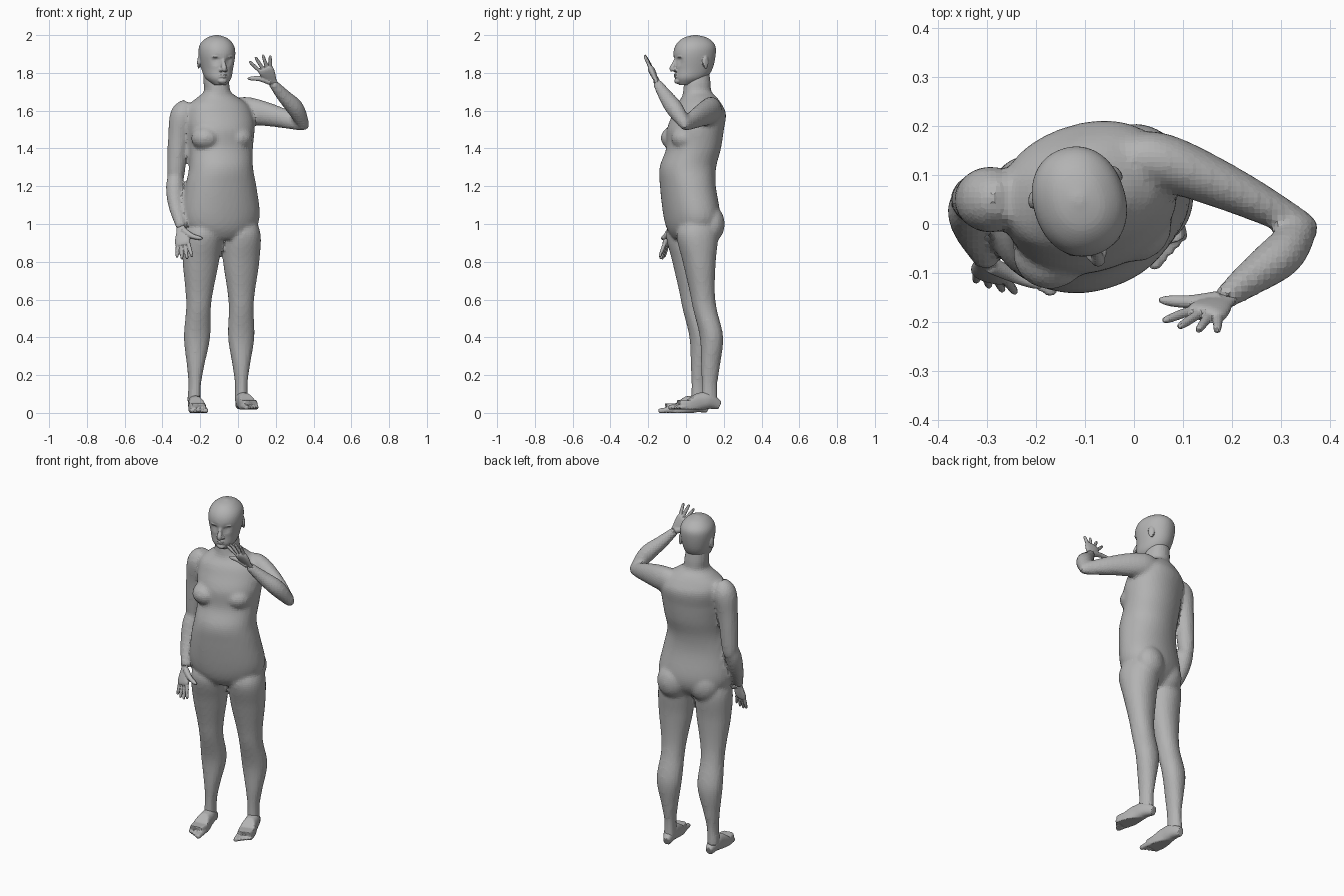
import bpy
import bmesh
import math
from mathutils import Matrix, Vector

cube = bpy.data.objects.get("Cube")
if cube:
    bpy.data.objects.remove(cube, do_unlink=True)

TURN = math.radians(18)  # the whole figure is turned a little to its left
SPIN = Matrix.Rotation(TURN, 4, 'Z')
X_AXIS, Y_AXIS, Z_AXIS = Matrix.Identity(3)

SHADE = 0.45
grey = bpy.data.materials.new("plain_grey")
grey.use_nodes = True
grey.diffuse_color = (SHADE, SHADE, SHADE, 1)
for node in grey.node_tree.nodes:
    if node.type == 'BSDF_PRINCIPLED':
        node.inputs["Base Color"].default_value = (SHADE, SHADE, SHADE, 1)


def spline(rows, steps=5):
    """Smoothly interpolate between rows of numbers."""
    out = []
    for i in range(len(rows) - 1):
        before, after = rows[max(i - 1, 0)], rows[min(i + 2, len(rows) - 1)]
        for k in range(steps):
            t = k / steps
            out.append([b + t / 2 * (c - a + t * (2 * a - 5 * b + 4 * c - d + t * (3 * (b - c) + d - a)))
                        for a, b, c, d in zip(before, rows[i], rows[i + 1], after)])
    out.append(list(rows[-1]))
    return out


def ring(centre, u, v, a, b, power, sides):
    """Rounded cross-section; a higher power makes it squarer."""
    points = []
    for i in range(sides):
        angle = math.tau * i / sides
        c, s = math.cos(angle), math.sin(angle)
        points.append(centre + u * math.copysign(abs(c) ** (2 / power), c) * a
                      + v * math.copysign(abs(s) ** (2 / power), s) * b)
    return points


def loft(bm, rings):
    loops = [[bm.verts.new(point) for point in points] for points in rings]
    for low, high in zip(loops, loops[1:]):
        for i in range(len(low)):
            j = (i + 1) % len(low)
            bm.faces.new((low[i], low[j], high[j], high[i]))
    bm.faces.new(loops[0][::-1])
    bm.faces.new(loops[-1])
    return [vert for loop in loops for vert in loop]


def stack(bm, rows, centre_x, turn=SPIN, power=2.15, sides=40):
    """Level slices: height, centre y, half width, half depth."""
    u, v = turn.to_3x3() @ X_AXIS, turn.to_3x3() @ Y_AXIS
    return loft(bm, [ring(Vector((centre_x(z), y, z)), u, v, a, b, power, sides)
                     for z, y, a, b in spline(rows)])


def tube(bm, rows, side=Z_AXIS, flat=1.0, power=2.0, sides=18):
    """Limb along a path of x, y, z and radius, thinner across the side axis by flat."""
    path = spline(rows)
    rings = []
    for i, (x, y, z, radius) in enumerate(path):
        ahead, behind = path[min(i + 1, len(path) - 1)], path[max(i - 1, 0)]
        along = (Vector(ahead[:3]) - Vector(behind[:3])).normalized()
        u = Vector(side)
        u = (u - along * u.dot(along)).normalized()
        rings.append(ring(Vector((x, y, z)), u, along.cross(u), radius, radius * flat, power, sides))
    return loft(bm, rings)


def ball(bm, centre, radii, yaw=0.0):
    place = Matrix.Translation(centre) @ Matrix.Rotation(yaw, 4, 'Z') @ Matrix.Diagonal((*radii, 1))
    bmesh.ops.create_uvsphere(bm, u_segments=24, v_segments=16, radius=1, matrix=place)


def finish(bm, name, voxel, passes=2, place=None):
    """Move the shells into place and fuse them into one skin."""
    if place:
        bmesh.ops.transform(bm, matrix=place, verts=bm.verts[:])
    bmesh.ops.recalc_face_normals(bm, faces=bm.faces[:])
    mesh = bpy.data.meshes.new(name)
    bm.to_mesh(mesh)
    bm.free()
    mesh.materials.append(grey)
    obj = bpy.data.objects.new(name, mesh)
    bpy.context.collection.objects.link(obj)
    fuse = obj.modifiers.new("fuse", 'REMESH')
    fuse.mode = 'VOXEL'
    fuse.voxel_size = voxel
    soften = obj.modifiers.new("soften", 'SMOOTH')
    soften.factor = 0.5
    soften.iterations = passes


# Torso and neck
body = bmesh.new()
stack(body, [
    (.92, .02, .1, .08), (.97, .03, .18, .12), (1.05, .03, .21, .14), (1.2, .01, .19, .14),
    (1.3, .01, .17, .145), (1.4, .04, .17, .14), (1.5, .05, .18, .145), (1.58, .07, .18, .135),
    (1.63, .07, .16, .115), (1.67, .07, .11, .09), (1.7, .06, .07, .075), (1.75, .06, .067, .07),
    (1.82, .06, .06, .06)], lambda z: -.09 - max(0, z - 1.5) / 10)

# Chest and seat, paired about the turned middle line
for side in (-1, 1):
    offset = SPIN @ (X_AXIS * side * .09)
    ball(body, Vector((-.085, -.03, 1.455)) + offset, (.078, .076, .064), TURN)
    ball(body, Vector((-.09, .1, 1)) + offset, (.09, .076, .1), TURN)

# Legs share one profile; the right one stands further forward
LEG = [(1.05, .07, .06, .07), (.95, .06, .1, .11), (.8, .07, .096, .085), (.65, .085, .074, .066),
       (.55, .1, .065, .062), (.4, .135, .07, .06), (.25, .13, .045, .05), (.15, .125, .032, .042),
       (.05, .125, .034, .045)]
stack(body, LEG, lambda z: .017)
stack(body, [(z, y - .055, a, b) for z, y, a, b in LEG], lambda z: z / 20 - .237)

# Raised left arm, upper part then forearm
tube(body, [(-.03, .13, 1.6, .06), (.05, .13, 1.6, .073), (.2, .07, 1.57, .058),
            (.34, 0, 1.53, .036), (.365, -.01, 1.53, .02)], flat=.8)
tube(body, [(.35, 0, 1.52, .03), (.305, -.06, 1.61, .046), (.24, -.11, 1.68, .037),
            (.18, -.155, 1.75, .024)])

# Hanging right arm, upper part then forearm
tube(body, [(-.26, .05, 1.64, .035), (-.29, .05, 1.58, .068), (-.315, .05, 1.45, .056),
            (-.33, .05, 1.25, .045), (-.33, .05, 1.2, .03)], X_AXIS)
tube(body, [(-.33, .05, 1.27, .035), (-.335, .03, 1.2, .047), (-.33, -.01, 1.1, .04),
            (-.3, -.075, .98, .026)], X_AXIS)
finish(body, "body", .012, 4)

# Head: skull with eye hollows
head = bmesh.new()
skull = stack(head, [
    (1.735, -.06, .03, .03), (1.77, -.03, .065, .08), (1.82, -.01, .08, .1), (1.9, -.005, .094, .113),
    (1.95, 0, .086, .103), (1.985, 0, .052, .065), (2, 0, .01, .01)],
    lambda z: 0, Matrix.Identity(4), sides=48)
EYE_X, EYE_Z = .036, 1.866
for vert in skull:
    if vert.co.y < 0:
        away = math.hypot(abs(vert.co.x) - EYE_X, vert.co.z - EYE_Z)
        vert.co.y += .014 * math.exp(-(away / .018) ** 2)

# Nose, mouth and chin
tube(head, [(0, -.105, 1.885, .008), (0, -.116, 1.855, .01), (0, -.129, 1.824, .015),
            (0, -.124, 1.812, .012)], X_AXIS)
for z in (1.79, 1.78):
    ball(head, (0, -.107, z), (.023, .012, .005))
ball(head, (0, -.1, 1.757), (.024, .016, .015))

# Eyes, brows, nostrils and ears
for side in (-1, 1):
    ball(head, (side * EYE_X, -.083, EYE_Z), (.015, .014, .01))
    ball(head, (side * EYE_X, -.1, EYE_Z + .02), (.026, .011, .006), side * .3)
    ball(head, (side * .014, -.116, 1.815), (.009, .012, .008))
    ball(head, (side * .091, .028, 1.855), (.008, .018, .034), side * .35)
finish(head, "head", .005, place=Matrix.Translation((-.113, .05, 0)) @ SPIN)


def hand(name, wrist, direction, thumbward, spread):
    """Built pointing up with the thumb on +x, then aimed along direction."""
    bm = bmesh.new()
    # Palm
    tube(bm, [(0, 0, -.02, .022), (0, 0, .02, .026), (0, 0, .06, .038), (0, 0, .09, .042),
              (0, 0, .105, .034)], X_AXIS, .42, 2.3)
    # Fingers fan out from the knuckles
    for i, length in enumerate((.085, .09, .085, .07)):
        lean = spread * (1.2 - i)
        reach = Vector((math.sin(lean), 0, math.cos(lean))) * length
        knuckle = Vector((.03 - .02 * i, 0, .095))
        tube(bm, [(*(knuckle + reach * t), .0095 * size) for t, size in
                  ((-.2, 1), (.5, 1), (.9, .8), (1, .4))], X_AXIS)
    # Thumb
    tube(bm, [(.01, 0, .02, .018), (.05, 0, .06, .014), (.09, 0, .082, .011), (.11, 0, .09, .005)], X_AXIS)
    along = Vector(direction).normalized()
    across = Vector(thumbward)
    across = (across - along * across.dot(along)).normalized()
    aim = Matrix((across, along.cross(across), along)).transposed().to_4x4()
    finish(bm, name, .004, place=Matrix.Translation(wrist) @ aim)


hand("left_hand", (.19, -.15, 1.74), (-.08, -.06, .14), (-1, .2, -.3), .25)
hand("right_hand", (-.304, -.075, .985), (.025, -.06, -.18), (1, -.3, 0), .1)


def foot(name, heel, degrees, side):
    bm = bmesh.new()
    # Heel, instep and ball: distance forward, half width
    tube(bm, [(0, -distance, height * .45, width) for distance, width, height in
              ((0, .02, .05), (.06, .036, .1), (.11, .04, .09), (.17, .046, .05), (.22, .042, .026))],
         X_AXIS, 1.2, 2.3, 28)
    # Toes, largest on the inner side
    for i in range(5):
        x, tip, radius = side * (.0175 * i - .034), .01 * i - .27, .01 if i else .014
        tube(bm, [(x, -.19, .018, radius), (x, tip + .012, .011, radius), (x, tip, .01, radius / 2)], X_AXIS)
    # Level sole and sloping instep
    for vert in bm.verts:
        slope = .05 + max(0, min(.05, (.17 + vert.co.y) * .8))
        vert.co.z = max(0, min(vert.co.z, slope))
    turn = Matrix.Rotation(math.radians(degrees), 4, 'Z')
    finish(bm, name, .005, place=Matrix.Translation(heel) @ turn)


foot("left_foot", (.005, .177, .018), 16, 1)
foot("right_foot", (-.236, .118, 0), 7, -1)
